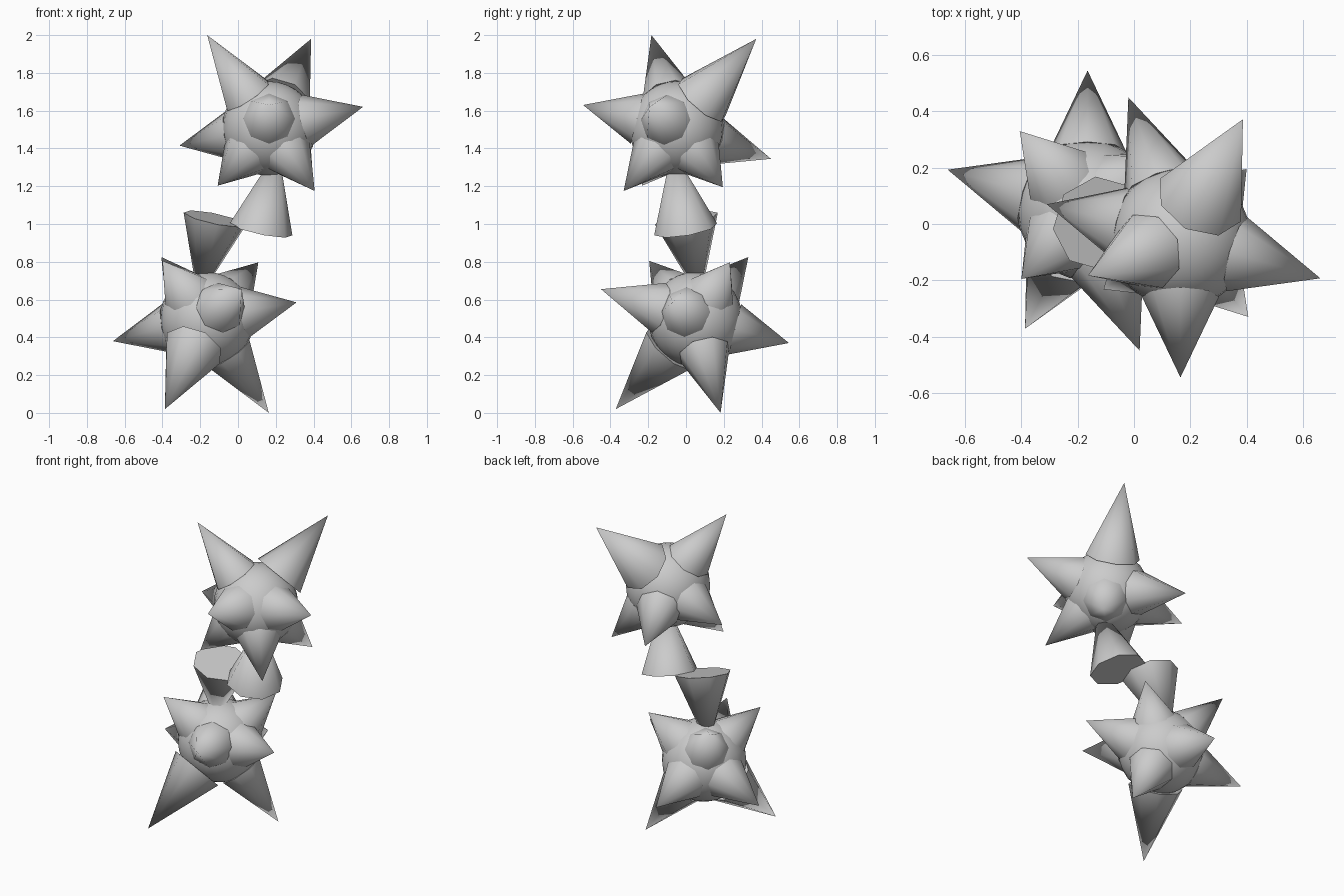
import bpy, math
from mathutils import Vector

if "Cube" in bpy.data.objects:
    bpy.data.objects.remove(bpy.data.objects["Cube"])

MID = Vector((0, 0, 1))            # the two halves are point reflections about this
CORE = Vector((0.165, -0.05, 1.505))
BASE = 0.215                       # distance of the spike bases from the core centre
# spike tips of the upper burst, with base radius
SPIKES = [((-0.163, -0.183, 2.0), 0.14), ((0.387, 0.372, 1.98), 0.163),
          ((0.662, -0.193, 1.62), 0.136), ((0.165, -0.545, 1.63), 0.137),
          ((-0.02, 0.45, 1.345), 0.137), ((-0.31, 0.07, 1.415), 0.134),
          ((0.406, -0.33, 1.175), 0.13), ((0.40, 0.195, 1.195), 0.13),
          ((-0.108, -0.232, 1.203), 0.13)]


def smooth(name):
    ob = bpy.context.object
    ob.name = name
    bpy.ops.object.shade_smooth_by_angle(angle=math.radians(60))


def cone(name, base, tip, radius):
    """Eight-sided cone between two points."""
    axis = tip - base
    bpy.ops.mesh.primitive_cone_add(
        vertices=8, radius1=radius, radius2=0, depth=axis.length,
        location=(base + tip) / 2,
        rotation=axis.to_track_quat('Z', 'Y').to_euler())
    smooth(name)


for label, sign in (("upper", 1), ("lower", -1)):
    def place(p):
        return MID + sign * (Vector(p) - MID)

    core = place(CORE)
    # round core
    bpy.ops.mesh.primitive_uv_sphere_add(segments=24, ring_count=16,
                                         radius=0.25, location=core)
    smooth(label + "_core")
    # outward spikes
    for i, (tip, r) in enumerate(SPIKES):
        t = place(tip)
        cone(f"{label}_spike_{i + 1}", core + (t - core).normalized() * BASE, t, r)
    # inverted cone flaring toward the other half
    cone(label + "_flared_cone", place((0.122, -0.002, 0.972)),
         place((0.212, -0.075, 1.40)), 0.17)
